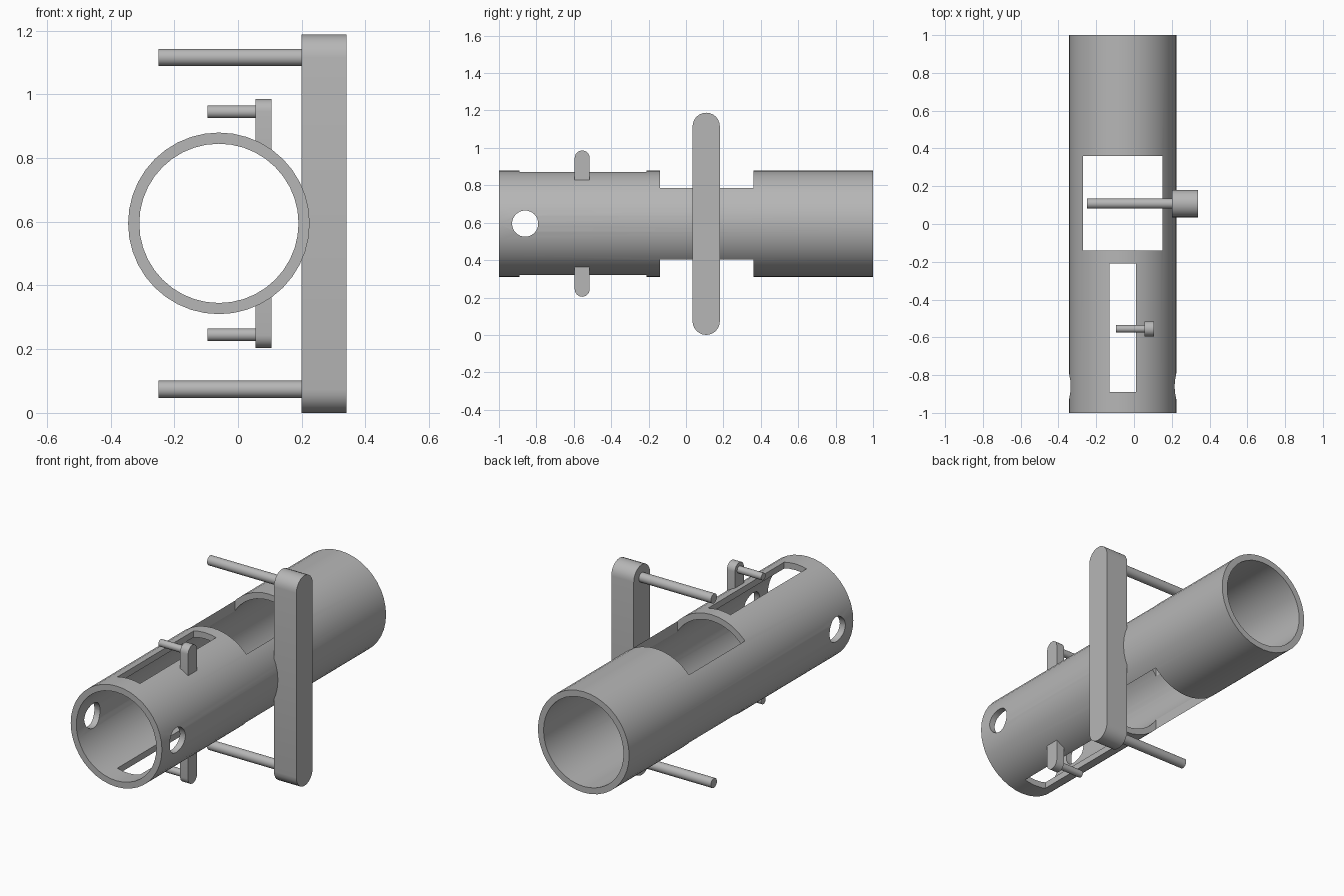
import bpy, bmesh, math
from mathutils import Matrix

if "Cube" in bpy.data.objects:
    bpy.data.objects.remove(bpy.data.objects["Cube"])

grey = bpy.data.materials.new("plain grey")
grey.use_nodes = True
colour = (0.47, 0.47, 0.47, 1)
grey.diffuse_color = colour
grey.node_tree.nodes["Principled BSDF"].inputs["Base Color"].default_value = colour

AXIS_X, AXIS_Z = -0.06, 0.595      # tube centre line
MID = AXIS_Z                       # everything mirrors about this height


def make(name, bm):
    bmesh.ops.recalc_face_normals(bm, faces=bm.faces)
    mesh = bpy.data.meshes.new(name)
    bm.to_mesh(mesh)
    bm.free()
    mesh.materials.append(grey)
    ob = bpy.data.objects.new(name, mesh)
    bpy.context.collection.objects.link(ob)
    return ob


def cylinder(name, radius, length, centre, axis, sides):
    bm = bmesh.new()
    turn = Matrix.Rotation(math.pi / 2, 4, "Y" if axis == "X" else "X")
    bmesh.ops.create_cone(bm, cap_ends=True, segments=sides, radius1=radius,
                          radius2=radius, depth=length,
                          matrix=Matrix.Translation(centre) @ turn)
    return make(name, bm)


def box(name, x0, x1, y0, y1, z0, z1):
    bm = bmesh.new()
    place = Matrix.Translation(((x0 + x1) / 2, (y0 + y1) / 2, (z0 + z1) / 2))
    size = Matrix.Diagonal((x1 - x0, y1 - y0, z1 - z0, 1))
    bmesh.ops.create_cube(bm, size=1, matrix=place @ size)
    return make(name, bm)


def rounded_bar(name, x0, x1, y, r, z0, z1, round_low=True, round_high=True, steps=12):
    """Upright bar, extruded along x, with optional half-round ends."""
    def end(z, sign, rounded):
        if not rounded:
            return [(y + sign * r, z), (y - sign * r, z)]
        angles = [math.pi * i / steps for i in range(steps + 1)]
        return [(y + sign * r * math.cos(a), z + sign * r * (math.sin(a) - 1)) for a in angles]

    bm = bmesh.new()
    outline = end(z1, 1, round_high) + end(z0, -1, round_low)
    face = bm.faces.new([bm.verts.new((x0, py, pz)) for py, pz in outline])
    grown = bmesh.ops.extrude_face_region(bm, geom=[face])["geom"]
    moved = [v for v in grown if isinstance(v, bmesh.types.BMVert)]
    bmesh.ops.translate(bm, verts=moved, vec=(x1 - x0, 0, 0))
    return make(name, bm)


def cut(target, cutter):
    mod = target.modifiers.new("cut", "BOOLEAN")
    mod.operation = "DIFFERENCE"
    mod.solver = "EXACT"
    mod.object = cutter
    bpy.context.view_layer.objects.active = target
    bpy.ops.object.modifier_apply(modifier=mod.name)
    bpy.data.objects.remove(cutter)


# Main tube with bore, large window, long slot and cross hole
tube = cylinder("tube", 0.285, 2, (AXIS_X, 0, AXIS_Z), "Y", 40)
cut(tube, cylinder("bore", 0.25, 2.2, (AXIS_X, 0, AXIS_Z), "Y", 40))
cut(tube, box("window_cutter", -0.27, 0.15, -0.14, 0.36, -0.2, 1.4))
cut(tube, box("slot_cutter", -0.13, 0.01, -0.89, -0.21, -0.2, 1.4))
cut(tube, cylinder("hole_cutter", 0.07, 1, (AXIS_X, -0.86, AXIS_Z), "X", 32))
parts = [tube]

# Side bar that carries the long rods
parts.append(rounded_bar("side_bar", 0.2, 0.34, 0.108, 0.073, 0, 1.188))

# Small tabs beside the slot, above and below
parts.append(rounded_bar("upper_tab", 0.055, 0.105, -0.555, 0.04, 0.82, 0.986, round_low=False))
parts.append(rounded_bar("lower_tab", 0.055, 0.105, -0.555, 0.04, 0.204, 0.37, round_high=False))

# Rods reaching across, mirrored above and below the tube
for side, sign in (("upper", 1), ("lower", -1)):
    parts.append(cylinder(side + "_long_rod", 0.027, 0.46,
                          (-0.02, 0.108, MID + sign * 0.521), "X", 24))
    parts.append(cylinder(side + "_short_rod", 0.02, 0.16,
                          (-0.015, -0.555, MID + sign * 0.35), "X", 20))

# Smooth the round faces and keep the edges sharp
bpy.ops.object.select_all(action="DESELECT")
for ob in parts:
    ob.select_set(True)
bpy.context.view_layer.objects.active = tube
bpy.ops.object.shade_smooth_by_angle(angle=math.radians(30))
